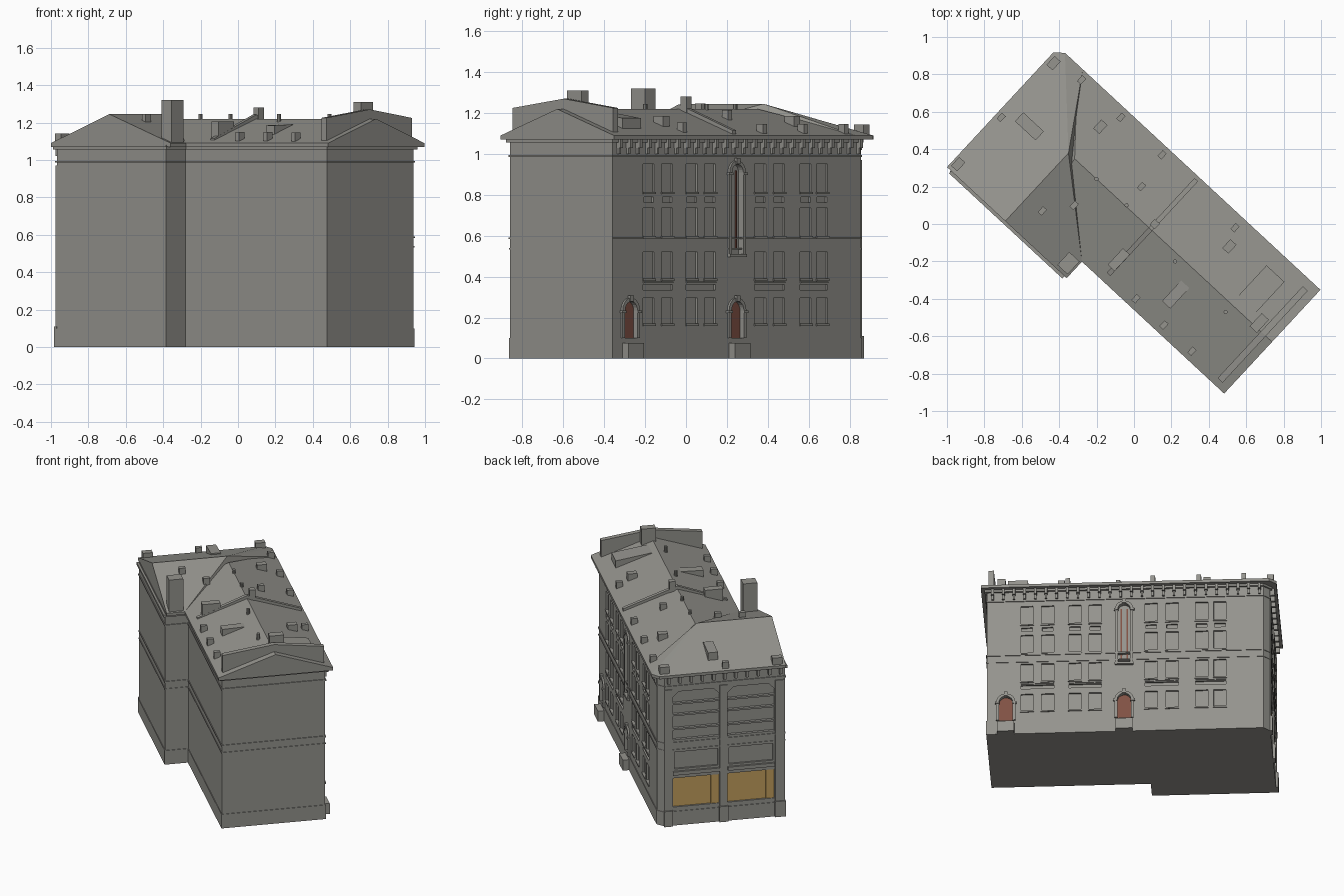
import bpy, bmesh, math
from mathutils import Matrix, Vector

cube = bpy.data.objects.get("Cube")
if cube:
    bpy.data.objects.remove(cube)

# The block is modelled square to its axes, then turned into place
TURN = Matrix.Rotation(math.radians(-42.85), 4, 'Z')
INV = TURN.inverted()
BACK, SHOP = 0.375, -0.895          # street wall (+b) and shop wall (-a)
LOW, EAVE = 1.07, 1.09


def material(name, r, g, b):
    m = bpy.data.materials.new(name)
    m.use_nodes = True
    m.diffuse_color = (r, g, b, 1)
    m.node_tree.nodes["Principled BSDF"].inputs["Base Color"].default_value = (r, g, b, 1)
    return m


STONE = material("warm grey stone", 0.30, 0.295, 0.27)
DOOR = material("red brown door", 0.215, 0.083, 0.058)
WOOD = material("golden shop wood", 0.55, 0.35, 0.11)


def finish(bm, name, mat=STONE):
    bmesh.ops.recalc_face_normals(bm, faces=bm.faces)
    mesh = bpy.data.meshes.new(name)
    bm.to_mesh(mesh)
    bm.free()
    mesh.materials.append(mat)
    ob = bpy.data.objects.new(name, mesh)
    bpy.context.collection.objects.link(ob)
    ob.matrix_world = TURN
    return ob


def add_box(bm, a0, a1, b0, b1, z0, z1):
    mid = Vector((a0 + a1, b0 + b1, z0 + z1)) / 2
    size = Matrix.Diagonal((abs(a1 - a0), abs(b1 - b0), z1 - z0, 1))
    bmesh.ops.create_cube(bm, size=1, matrix=Matrix.Translation(mid) @ size)


def boxes(name, items, mat=STONE):
    bm = bmesh.new()
    for it in items:
        add_box(bm, *it)
    return finish(bm, name, mat)


def prism(bm, points, shift):
    face = bm.faces.new([bm.verts.new(p) for p in points])
    ext = bmesh.ops.extrude_face_region(bm, geom=[face])
    moved = [g for g in ext["geom"] if isinstance(g, bmesh.types.BMVert)]
    bmesh.ops.translate(bm, verts=moved, vec=shift)


def hull(name, points):
    bm = bmesh.new()
    for p in points:
        bm.verts.new(p)
    out = bmesh.ops.convex_hull(bm, input=bm.verts)
    bmesh.ops.delete(bm, geom=out["geom_interior"], context='VERTS')
    bmesh.ops.dissolve_limit(bm, angle_limit=0.01, verts=bm.verts, edges=bm.edges)
    return finish(bm, name)


def arch(s, half, z0, spring, d, n=10):
    """Arched outline on the street wall, d in front of it."""
    pts = [(s - half, BACK + d, z0)]
    for i in range(n + 1):
        t = math.pi * (1 - i / n)
        pts.append((s + half * math.cos(t), BACK + d, spring + half * math.sin(t)))
    return pts + [(s + half, BACK + d, z0)]


# Footprint shared by walls, plinth and string courses
def footprint(z, g=0.0):
    return [(SHOP - g, -0.46 - g, z), (-0.097 + g, -0.46 - g, z), (-0.097 + g, -0.307 - g, z),
            (0.933 + g, -0.307 - g, z), (0.933 + g, BACK + g, z),
            (SHOP + 0.04, BACK + g, z), (SHOP - g, BACK - 0.04, z)]


def course(name, z0, z1, g):
    bm = bmesh.new()
    prism(bm, footprint(z0, g), (0, 0, z1 - z0))
    return finish(bm, name)


walls = course("walls", 0, LOW + 0.01, 0)
course("plinth", 0, 0.10, 0.004)
course("middle_band", 0.583, 0.592, 0.005)
course("lower_band", 0.533, 0.540, 0.004)
course("cornice_band", 0.985, 0.995, 0.006)
course("eaves_moulding", 1.055, 1.072, 0.014)

# Street wall openings
WINDOWS = (0.673, 0.54, 0.363, 0.232, -0.13, -0.265, -0.456, -0.574)
ROWS = ((0.17, 0.295), (0.39, 0.52), (0.60, 0.735), (0.815, 0.95))
DOORS = (0.81, 0.045)
STAIR = 0.045
BAYS = ((-0.028, 0.28), (-0.391, -0.083))
DEPTH = 0.012

cut = bmesh.new()
sills = []
for w in WINDOWS:
    for z0, z1 in ROWS:
        add_box(cut, w - 0.04, w + 0.04, BACK - DEPTH, BACK + 0.1, z0, z1)
        sills.append((w - 0.045, w + 0.045, BACK, BACK + 0.007, z0 - 0.01, z0))
    add_box(cut, w - 0.035, w + 0.035, BACK - DEPTH, BACK + 0.1, 0.762, 0.79)
for i in range(0, len(WINDOWS), 2):
    hi, lo = WINDOWS[i] + 0.04, WINDOWS[i + 1] - 0.04
    add_box(cut, lo, hi, BACK - DEPTH, BACK + 0.1, 0.335, 0.362)
    sills.append((lo, hi, BACK, BACK + 0.006, 0.368, 0.376))
for d in DOORS:
    prism(cut, arch(d, 0.044, 0.09, 0.235, -0.02), (0, 0.1, 0))
prism(cut, arch(STAIR, 0.04, 0.51, 0.91, -0.02), (0, 0.1, 0))

# Shop wall openings: shop front, one storey above it, and a tall upper bay
for b0, b1 in BAYS:
    add_box(cut, SHOP - 0.1, SHOP + 0.02, b0, b1, 0.13, 0.335)
    add_box(cut, SHOP - 0.1, SHOP + 0.014, b0 + 0.01, b1 - 0.01, 0.40, 0.52)
    c = 0.04
    prism(cut, [(SHOP - 0.1, b0, 0.61), (SHOP - 0.1, b1, 0.61), (SHOP - 0.1, b1, 0.95 - c),
                (SHOP - 0.1, b1 - c, 0.95), (SHOP - 0.1, b0 + c, 0.95),
                (SHOP - 0.1, b0, 0.95 - c)], (0.114, 0, 0))
cutter = finish(cut, "opening_cutter")
cutter.hide_render = True
mod = walls.modifiers.new("openings", 'BOOLEAN')
mod.object, mod.operation, mod.solver = cutter, 'DIFFERENCE', 'EXACT'
bpy.context.view_layer.update()
carved = bpy.data.meshes.new_from_object(walls.evaluated_get(bpy.context.evaluated_depsgraph_get()))
walls.modifiers.clear()
walls.data = carved
bpy.data.objects.remove(cutter)

boxes("window_sills", sills)

# Arched doors, surrounds and steps
bm = bmesh.new()
for d in DOORS:
    prism(bm, arch(d, 0.044, 0.09, 0.235, -0.018), (0, 0.004, 0))
finish(bm, "doors", DOOR)
bm = bmesh.new()
for s, half, z0, spring in [(d, 0.044, 0.1, 0.235) for d in DOORS] + [(STAIR, 0.04, 0.51, 0.91)]:
    prism(bm, arch(s, half + 0.018, z0, spring, 0) + arch(s, half, z0, spring, 0)[::-1], (0, 0.012, 0))
    top = spring + half
    add_box(bm, s - 0.012, s + 0.012, BACK, BACK + 0.018, top, top + 0.03)
    for side in (-1, 1):
        m = s + side * (half + 0.012)
        add_box(bm, m - 0.014, m + 0.014, BACK, BACK + 0.018, spring - 0.012, spring)
add_box(bm, STAIR - 0.06, STAIR + 0.06, BACK, BACK + 0.018, 0.495, 0.51)
finish(bm, "arch_surrounds")
boxes("door_steps", [(d - 0.055, d + 0.055, BACK - 0.02, BACK + 0.045, 0, 0.075) for d in DOORS])
boxes("stair_window_strips", [(STAIR + k - 0.004, STAIR + k + 0.004, BACK - 0.02, BACK - 0.014, 0.54, 0.92)
                              for k in (-0.02, 0.02)], DOOR)

# Shop fronts, ledges, pilasters
boxes("shop_fronts", [(SHOP + 0.012, SHOP + 0.02, b0, b1, 0.13, 0.335) for b0, b1 in BAYS], WOOD)
boxes("shop_doors", [(SHOP + 0.005, SHOP + 0.018, b0, b0 + 0.055, 0.13, 0.335) for b0, b1 in BAYS], WOOD)
rails = []
for b0, b1 in BAYS:
    rails.append((SHOP - 0.014, SHOP, b0, b1, 0.36, 0.385))
    for z in (0.60, 0.68, 0.78, 0.86):
        rails.append((SHOP - 0.006, SHOP + 0.015, b0, b1, z, z + 0.012))
boxes("shop_wall_ledges", rails)
PIERS = ((0.285, 0.335), (-0.08, -0.03), (-0.46, -0.396))
boxes("pilasters", [(SHOP - 0.008, SHOP, p, q, 0.1, 0.97) for p, q in PIERS])
boxes("pilaster_bases", [(SHOP - 0.018, SHOP, p - 0.004, q + 0.004, 0, 0.11) for p, q in PIERS])

# Eaves brackets along street and shop walls
brackets = []
for i in range(26):
    a = -0.83 + i * 0.069
    brackets.append((a - 0.009, a + 0.009, BACK, BACK + 0.028, 1.03, LOW))
    brackets.append((a - 0.007, a + 0.007, BACK, BACK + 0.014, 1.0, 1.03))
for i in range(11):
    b = -0.43 + i * 0.074
    brackets.append((SHOP - 0.028, SHOP, b - 0.009, b + 0.009, 1.02, LOW))
boxes("eaves_brackets", brackets)

# Roofs
def slab(points):
    return [(a, b, z) for a, b in points for z in (LOW, EAVE)]


hull("wing_roof", slab([(-0.94, -0.457), (-0.067, -0.457), (-0.067, -0.337), (-0.763, 0.42),
                        (-0.893, 0.42), (-0.94, 0.378)])
     + [(-0.515, -0.457, 1.245), (-0.515, 0.04, 1.245)])
hull("main_roof", slab([(-0.80, 0.42), (-0.40, -0.337), (0.97, -0.337), (0.97, 0.42)])
     + [(-0.47, 0.04, 1.22), (0.97, 0.04, 1.22)])


def roof_z(a, b):
    main = 1.22 - 0.13 * abs(b - 0.04) / 0.38
    wing = 1.245 - 0.155 * abs(a + 0.515) / 0.425
    if a < -0.515:
        return min(main, wing) if b > 0 else wing
    return main if b > 0 else max(main, wing)


# Fire walls across the roof
def fire_wall(name, a0, a1, b0, b1, side, peak):
    bm = bmesh.new()
    prism(bm, [(a0, b0, LOW), (a0, b1, LOW), (a0, b1, side), (a0, 0.04, peak), (a0, b0, side)],
          (a1 - a0, 0, 0))
    finish(bm, name)


fire_wall("end_parapet", 0.888, 0.924, -0.3, 0.37, 1.225, 1.27)
fire_wall("middle_fire_wall", 0.07, 0.096, -0.29, 0.40, 1.115, 1.242)

# Chimneys and dormers
boxes("chimneys", [(-0.152, -0.077, -0.439, -0.345, LOW, 1.32), (0.825, 0.877, 0.02, 0.115, 1.15, 1.31),
                   (0.063, 0.1, 0.055, 0.095, 1.15, 1.28), (0.045, 0.095, -0.255, -0.135, 1.1, 1.205)])
hull("front_dormer", [(a, b, z) for a in (0.39, 0.45)
                      for b, z in ((-0.20, 1.13), (-0.20, 1.185), (-0.05, 1.19), (-0.05, 1.15))])
hull("wing_dormer", [(a, b, z) for b in (-0.03, 0.035)
                     for a, z in ((-0.84, 1.10), (-0.84, 1.18), (-0.69, 1.19), (-0.69, 1.15))])
hull("rear_dormer", [(a, b, z) for a in (0.67, 0.80)
                     for b, z in ((0.32, 1.11), (0.32, 1.175), (0.08, 1.21), (0.08, 1.15))])

# Small roof vents, placed on the plan
VENTS = ((-0.94, 0.32), (-0.71, 0.57), (-0.43, 0.86), (-0.28, 0.77), (-0.07, 0.57), (0.15, 0.37),
         (0.54, -0.02), (-0.18, 0.52), (0.04, 0.2), (0.51, -0.12), (0.01, -0.4), (0.16, -0.54),
         (0.31, -0.68), (-0.49, 0.07), (-0.32, 0.1))
bm = bmesh.new()
for i, (x, y) in enumerate(VENTS):
    p = INV @ Vector((x, y, 0))
    z = roof_z(p.x, p.y)
    r, s = (0.032, 0.022) if i in (0, 2, 7, 9) else (0.021, 0.014)
    add_box(bm, p.x - s, p.x + s, p.y - r, p.y + r, z - 0.03, z + 0.04)
finish(bm, "roof_vents")

# Vent pipes near the ridge
bm = bmesh.new()
for x, y in ((-0.2, 0.24), (-0.04, 0.1), (0.22, -0.2), (0.49, -0.47)):
    p = INV @ Vector((x, y, 0))
    bmesh.ops.create_cone(bm, cap_ends=True, segments=10, radius1=0.011, radius2=0.011, depth=0.06,
                          matrix=Matrix.Translation((p.x, p.y, 1.215)))
finish(bm, "vent_pipes")
